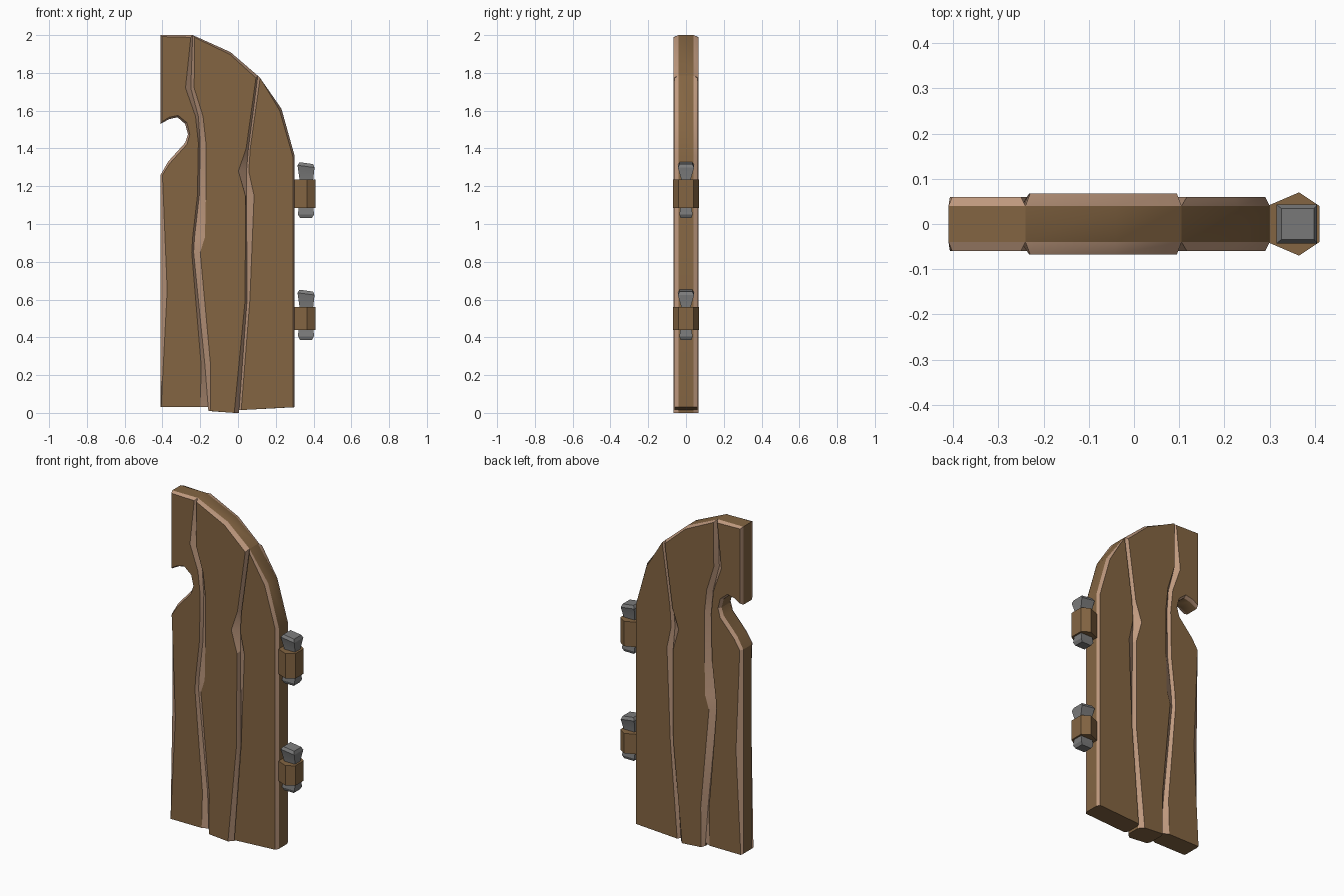
import bpy
import bmesh
import math

if "Cube" in bpy.data.objects:
    bpy.data.objects.remove(bpy.data.objects["Cube"], do_unlink=True)


def make_material(name, red, green, blue):
    material = bpy.data.materials.new(name)
    material.use_nodes = True
    colour = (red, green, blue, 1)
    material.diffuse_color = colour
    material.node_tree.nodes["Principled BSDF"].inputs["Base Color"].default_value = colour
    return material


wood = make_material("brown wood", .23, .13, .055)
worn_wood = make_material("pale worn wood", .52, .32, .21)
iron = make_material("grey iron", .2, .2, .2)


def loft(name, rings, materials, rule=None):
    """Join matching rings of points into a closed solid."""
    mesh = bpy.data.meshes.new(name)
    bm = bmesh.new()
    loops = [[bm.verts.new(point) for point in ring] for ring in rings]
    bm.faces.new(loops[0])
    bm.faces.new(reversed(loops[-1]))
    count = len(loops[0])
    for band, (lower, upper) in enumerate(zip(loops, loops[1:])):
        for i in range(count):
            j = (i + 1) % count
            face = bm.faces.new((lower[i], upper[i], upper[j], lower[j]))
            face.normal_update()
            if rule:
                face.material_index = rule(band, face)
    bmesh.ops.recalc_face_normals(bm, faces=bm.faces[:])
    bm.to_mesh(mesh)
    bm.free()
    for material in materials:
        mesh.materials.append(material)
    obj = bpy.data.objects.new(name, mesh)
    bpy.context.collection.objects.link(obj)
    return obj


def chamfer_colour(band, face):
    # Front and back chamfers are pale, except along the sawn bottom
    at_bottom = all(vert.co.z < .05 for vert in face.verts)
    return 1 if band != 1 and not at_bottom else 0


def plank(name, outline, depth):
    """Outline entries are x, z and the chamfer's shift in x and z."""
    outer = [(x, z) for x, z, dx, dz in outline]
    inner = [(x + dx, z + dz) for x, z, dx, dz in outline]
    layers = [(inner, -depth), (outer, -.04), (outer, .04), (inner, depth)]
    rings = [[(x, y, z) for x, z in loop] for loop, y in layers]
    return loft(name, rings, [wood, worn_wood], chamfer_colour)


# Grooves between planks, top to bottom: x, z, chamfer width left and right
left_groove = [
    (-.24, 2, .01, .01), (-.25, 1.72, .028, .018), (-.21, 1.57, .015, .025),
    (-.2, 1.43, .01, .03), (-.205, 1.15, .01, .035), (-.23, .93, .01, .055),
    (-.235, .85, .01, .035), (-.175, .25, .02, .03), (-.157, .03, .043, .01)]
right_groove = [
    (.105, 1.785, .01, .012), (.055, 1.4, .012, .01), (.045, 1.28, .043, .012),
    (.045, 1.15, .006, .04), (.048, .6, .01, .015), (.005, .015, .025, .012)]


def groove_side(groove, side, bottom):
    """Plank edge along a groove; side is -1 for the plank on its left."""
    edge = []
    for i, (x, z, left, right) in enumerate(groove):
        last = i == len(groove) - 1
        edge.append((x, bottom if last else z,
                     -left if side < 0 else right, -.012 if i == 0 else 0))
    return edge


# Left plank with the latch notch
latch_edge = [
    (-.41, .03, .003, 0), (-.41, .65, .035, 0), (-.41, 1.26, .01, 0),
    (-.37, 1.33, .008, -.01), (-.28, 1.43, .01, -.008), (-.265, 1.475, .01, 0),
    (-.28, 1.53, .01, .006), (-.32, 1.565, .003, .01), (-.365, 1.555, 0, .01),
    (-.41, 1.53, .008, .012), (-.41, 2, .008, -.008)]
plank("left_plank", latch_edge + groove_side(left_groove, -1, .03), .06)

# Thicker middle plank
middle = groove_side(left_groove, 1, .01)[::-1]
middle += [(-.04, 1.91, -.003, -.012)]
middle += groove_side(right_groove, -1, 0)
plank("middle_plank", middle, .067)

# Right plank with the rounded shoulder
shoulder = groove_side(right_groove, 1, .015)[::-1]
shoulder += [(.23, 1.61, -.01, -.008), (.3, 1.36, -.01, -.003), (.3, .03, -.01, 0)]
plank("right_plank", shoulder, .06)


def prism_ring(x, half_x, half_y, z, tilt=0):
    return [(x + sx * half_x, sy * half_y, z - sx * tilt)
            for sx, sy in ((-1, -1), (1, -1), (1, 1), (-1, 1))]


# Hinges: six-sided wooden sleeve around an iron pin
bracket = [(.295, -.04), (.365, -.07), (.41, -.04), (.41, .04), (.365, .07), (.295, .04)]
for label, bottom, top in (("upper", 1.085, 1.235), ("lower", .44, .56)):
    loft(label + "_hinge_sleeve",
         [[(x, y, z) for x, y in bracket] for z in (bottom, top)], [wood])
    loft(label + "_hinge_pin", [
        prism_ring(.36, .032, .028, bottom - .053),
        prism_ring(.36, .042, .035, bottom - .035),
        prism_ring(.36, .04, .03, bottom),
        prism_ring(.362, .036, .025, top),
        prism_ring(.36, .045, .043, top + .07, .006),
        prism_ring(.362, .036, .034, top + .087, .005)], [iron])

# Soften gentle angles and keep the chamfers crisp
for obj in bpy.context.scene.objects:
    if obj.type == "MESH":
        obj.select_set(True)
        bpy.context.view_layer.objects.active = obj
bpy.ops.object.shade_smooth_by_angle(angle=math.radians(25))
